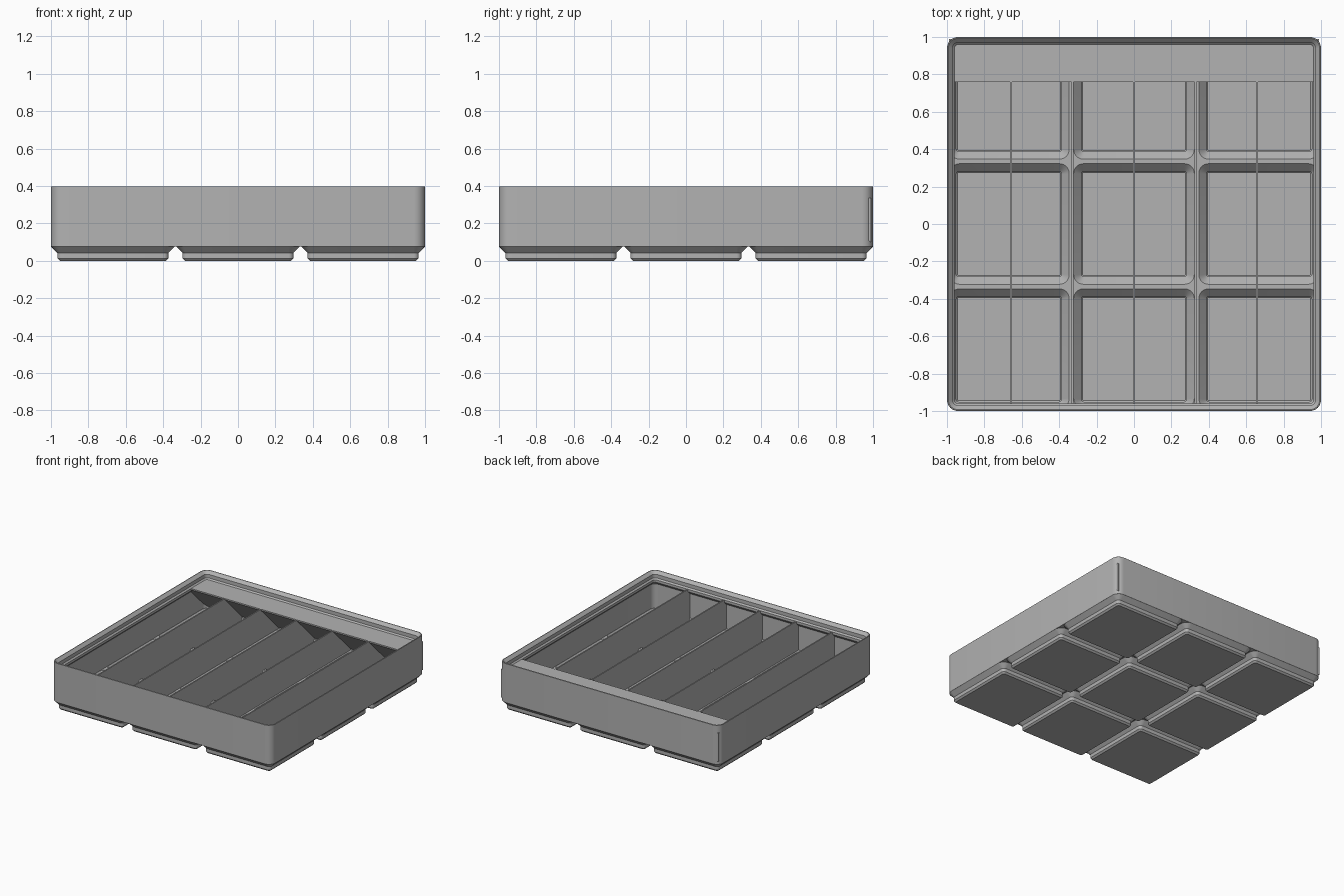
import bpy, bmesh, math

if "Cube" in bpy.data.objects:
    bpy.data.objects.remove(bpy.data.objects["Cube"], do_unlink=True)

PITCH = 0.669      # spacing of the feet
INNER = 0.985      # inside face of the outer wall
FLOOR = 0.015
RIM = 0.335        # top of dividers and label shelf
CELLS = [-PITCH, 0, PITCH]

grey = bpy.data.materials.new("plain grey")
grey.use_nodes = True
colour = (0.45, 0.45, 0.45, 1)
grey.diffuse_color = colour
grey.node_tree.nodes["Principled BSDF"].inputs["Base Color"].default_value = colour


def make_object(name, bm):
    bmesh.ops.recalc_face_normals(bm, faces=bm.faces)
    mesh = bpy.data.meshes.new(name)
    bm.to_mesh(mesh)
    bm.free()
    mesh.materials.append(grey)
    ob = bpy.data.objects.new(name, mesh)
    bpy.context.collection.objects.link(ob)
    return ob


def rounded_ring(bm, cx, cy, half, radius, z, limit=2.0, steps=6):
    """Rounded square loop, clamped to the limit on each side."""
    x0, x1 = max(cx - half, -limit), min(cx + half, limit)
    y0, y1 = max(cy - half, -limit), min(cy + half, limit)
    corners = [(x1, y1, -1, -1), (x0, y1, 1, -1), (x0, y0, 1, 1), (x1, y0, -1, 1)]
    ring = []
    for i, (x, y, sx, sy) in enumerate(corners):
        for k in range(steps + 1):
            a = math.pi / 2 * (i + k / steps)
            ring.append(bm.verts.new((x + sx * radius + radius * math.cos(a),
                                      y + sy * radius + radius * math.sin(a), z)))
    return ring


def loft(bm, sections, cx=0, cy=0, limit=2.0):
    """Closed solid through sections of (half width, corner radius, height)."""
    rings = [rounded_ring(bm, cx, cy, h, r, z, limit) for h, r, z in sections]
    for a, b in zip(rings, rings[1:]):
        for i in range(len(a)):
            j = (i + 1) % len(a)
            bm.faces.new((a[i], a[j], b[j], b[i]))
    bm.faces.new(rings[0][::-1])
    bm.faces.new(rings[-1])


def lofted_grid(name, sections, limit=2.0):
    bm = bmesh.new()
    for cx in CELLS:
        for cy in CELLS:
            loft(bm, sections, cx, cy, limit)
    return make_object(name, bm)


def prism(name, profile, x0, x1):
    """Extrude a (y, z) profile from x0 to x1."""
    bm = bmesh.new()
    face = bm.faces.new([bm.verts.new((x0, y, z)) for y, z in profile])
    grown = bmesh.ops.extrude_face_region(bm, geom=[face])["geom"]
    bmesh.ops.translate(bm, vec=(x1 - x0, 0, 0),
                        verts=[v for v in grown if isinstance(v, bmesh.types.BMVert)])
    return make_object(name, bm)


def combine(target, tool, operation):
    mod = target.modifiers.new(operation.lower(), "BOOLEAN")
    mod.operation, mod.object, mod.solver = operation, tool, "EXACT"
    bpy.context.view_layer.objects.active = target
    bpy.ops.object.modifier_apply(modifier=mod.name)
    bpy.data.objects.remove(tool, do_unlink=True)


# Outer wall with stacking lip: up the outside, over the lip, down the inside
wall = [(0, 0.076), (0, 0.396), (0.002, 0.398), (0.007, 0.398), (0.03, 0.375),
        (0.03, 0.346), (0.041, 0.335), (0.041, 0.315), (0.015, 0.289), (0.015, 0.09)]
bm = bmesh.new()
loft(bm, [(1 - inset, 0.06 - inset, z) for inset, z in wall])
tray = make_object("tray_body", bm)

# Nine stepped feet, then hollow their insides
feet = lofted_grid("feet", [(0.284, 0.013, 0), (0.2965, 0.0255, 0.0128),
                            (0.2965, 0.0255, 0.0415), (0.3307, 0.06, 0.076),
                            (0.32, 0.05, 0.086)])
combine(tray, feet, "UNION")
hollows = lofted_grid("hollows", [(0.276, 0.008, FLOOR), (0.2815, 0.0135, FLOOR + 0.0055),
                                  (0.2815, 0.0135, 0.049), (0.3225, 0.052, 0.09),
                                  (0.3225, 0.052, 0.1)], limit=INNER - 0.001)
combine(tray, hollows, "DIFFERENCE")

# Dividers: the ones over a ridge stop on it, the others drop into the hollows
END = INNER + 0.003
dips = [(-END, 0.085)]
for cy in CELLS:
    dips += [(cy - 0.325, 0.085), (cy - 0.289, 0.049), (cy - 0.28, FLOOR - 0.003),
             (cy + 0.28, FLOOR - 0.003), (cy + 0.289, 0.049), (cy + 0.325, 0.085)]
dips.append((END, 0.085))
top = [(END, RIM), (-END, RIM)]
shallow = [(-END, 0.083), (END, 0.083)]
parts = [tray]
for i in range(-2, 3):
    x = i * INNER / 3
    profile = (shallow if i % 2 else dips) + top
    parts.append(prism(f"divider_{i + 3}", profile, x - 0.005, x + 0.005))

# Label shelf along the back, with a sloping underside
front = 0.76
shelf = [(front, RIM + 0.0005), (END, RIM + 0.0005), (END, 0.1),
         (INNER, 0.1), (front, RIM - 0.01)]
parts.append(prism("label_shelf", shelf, -END, END))

bpy.ops.object.select_all(action="DESELECT")
for ob in parts:
    ob.select_set(True)
bpy.context.view_layer.objects.active = tray
bpy.ops.object.shade_smooth_by_angle(angle=math.radians(30))
